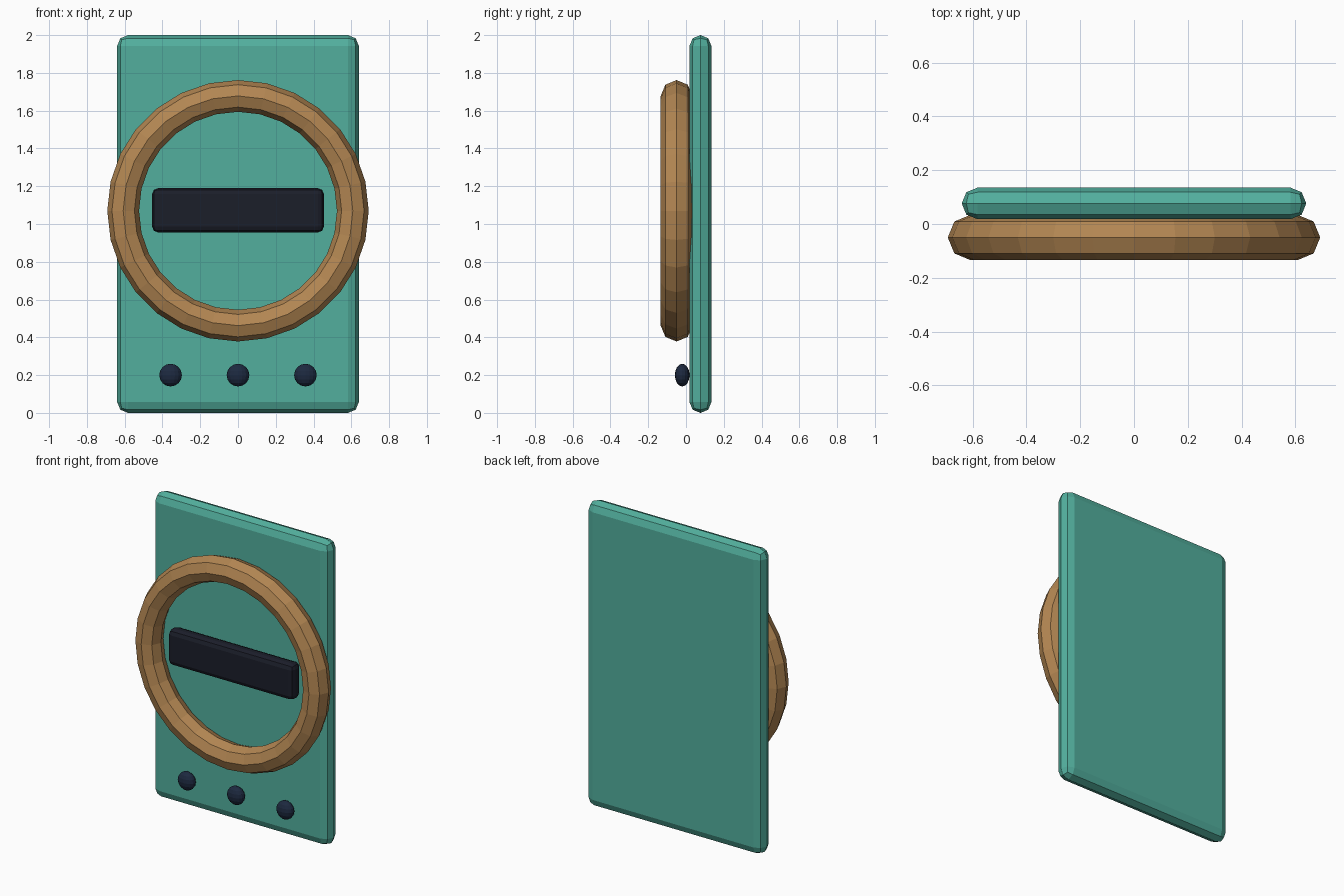
import bpy
import math

if "Cube" in bpy.data.objects:
    bpy.data.objects.remove(bpy.data.objects["Cube"])


def material(name, color):
    m = bpy.data.materials.new(name)
    m.diffuse_color = (*color, 1.0)
    m.use_nodes = True
    m.node_tree.nodes["Principled BSDF"].inputs["Base Color"].default_value = m.diffuse_color
    return m


teal = material("teal", (0.085, 0.43, 0.34))
wood = material("wood", (0.45, 0.24, 0.085))
black = material("black", (0.011, 0.013, 0.023))
navy = material("navy", (0.012, 0.022, 0.050))


def finish(name, mat):
    ob = bpy.context.object
    ob.name = name
    ob.data.materials.append(mat)
    return ob


def rounded_box(name, size, location, bevel, mat):
    bpy.ops.mesh.primitive_cube_add(size=1, location=location)
    ob = finish(name, mat)
    ob.scale = size
    bpy.ops.object.transform_apply(location=False, rotation=False, scale=True)
    mod = ob.modifiers.new("bevel", "BEVEL")
    mod.width = bevel
    mod.segments = 2
    return ob


# Upright back panel with fully rounded rim
rounded_box("panel", (1.28, 0.117, 2.0), (0, 0.0765, 1.0), 0.058, teal)

# Octagonal-section ring, slightly wider than the panel
bpy.ops.mesh.primitive_torus_add(
    major_segments=28, minor_segments=8, major_radius=0.608, minor_radius=0.084,
    location=(0, -0.05, 1.07), rotation=(math.pi / 2, 0, 0))
finish("ring", wood)

# Horizontal bar in the ring opening
rounded_box("bar", (0.91, 0.09, 0.235), (0, -0.04, 1.0725), 0.032, black)

# Row of flattened buttons
for i, x in enumerate((-0.357, 0, 0.357)):
    bpy.ops.mesh.primitive_uv_sphere_add(
        segments=16, ring_count=8, radius=0.06, location=(x, -0.02, 0.2))
    finish(f"button_{i + 1}", navy).scale = (1, 0.65, 1)
